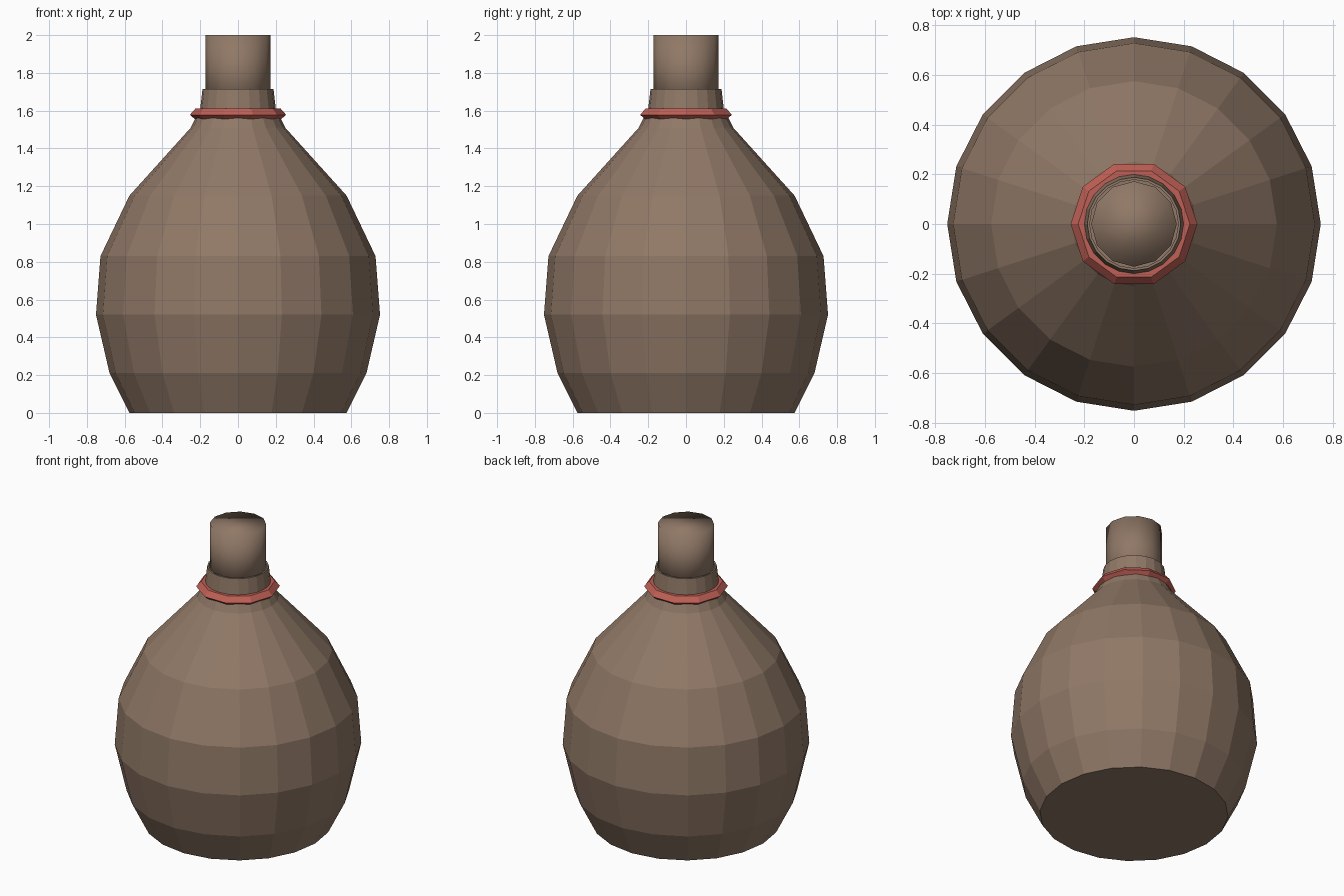
import bpy, bmesh, math

if "Cube" in bpy.data.objects:
    bpy.data.objects.remove(bpy.data.objects["Cube"])


def material(name, rgb):
    m = bpy.data.materials.new(name)
    m.diffuse_color = (*rgb, 1)
    m.use_nodes = True
    m.node_tree.nodes["Principled BSDF"].inputs["Base Color"].default_value = m.diffuse_color
    return m


brown = material("earthen brown", (0.28, 0.19, 0.135))
red = material("faded red", (0.52, 0.115, 0.09))


def lathe(name, profile, sides, mat, closed=False, caps=(), smooth=False):
    """Spin a (radius, z) profile, listed along the outer skin from bottom to top."""
    bm = bmesh.new()
    rings = []
    for r, z in profile:
        rings.append([bm.verts.new((r * math.cos(2 * math.pi * i / sides),
                                    r * math.sin(2 * math.pi * i / sides), z))
                      for i in range(sides)])
    pairs = list(zip(rings, rings[1:]))
    if closed:
        pairs.append((rings[-1], rings[0]))
    for a, b in pairs:
        for i in range(sides):
            j = (i + 1) % sides
            bm.faces.new((a[i], a[j], b[j], b[i]))
    if "bottom" in caps:
        bm.faces.new(rings[0][::-1])
    if "top" in caps:
        bm.faces.new(rings[-1])
    for f in bm.faces:
        f.smooth = smooth
    mesh = bpy.data.meshes.new(name)
    bm.to_mesh(mesh)
    bm.free()
    mesh.materials.append(mat)
    ob = bpy.data.objects.new(name, mesh)
    bpy.context.collection.objects.link(ob)
    return ob


# Faceted jug body with neck and a hollow mouth
lathe("jug_body",
      [(0.575, 0), (0.68, 0.21), (0.752, 0.52), (0.728, 0.83), (0.575, 1.15),
       (0.25, 1.51), (0.2, 1.61), (0.188, 1.715), (0.178, 1.715), (0.178, 1.62)],
      20, brown, caps=("bottom", "top"))

# Angular ring tied round the neck
lathe("neck_ring",
      [(0.205, 1.55), (0.225, 1.553), (0.255, 1.578), (0.225, 1.612), (0.19, 1.612)],
      10, red, closed=True)

# Softly shaded stopper
lathe("stopper", [(0.172, 1.61), (0.172, 2.0)], 12, brown,
      caps=("bottom", "top"), smooth=True)
